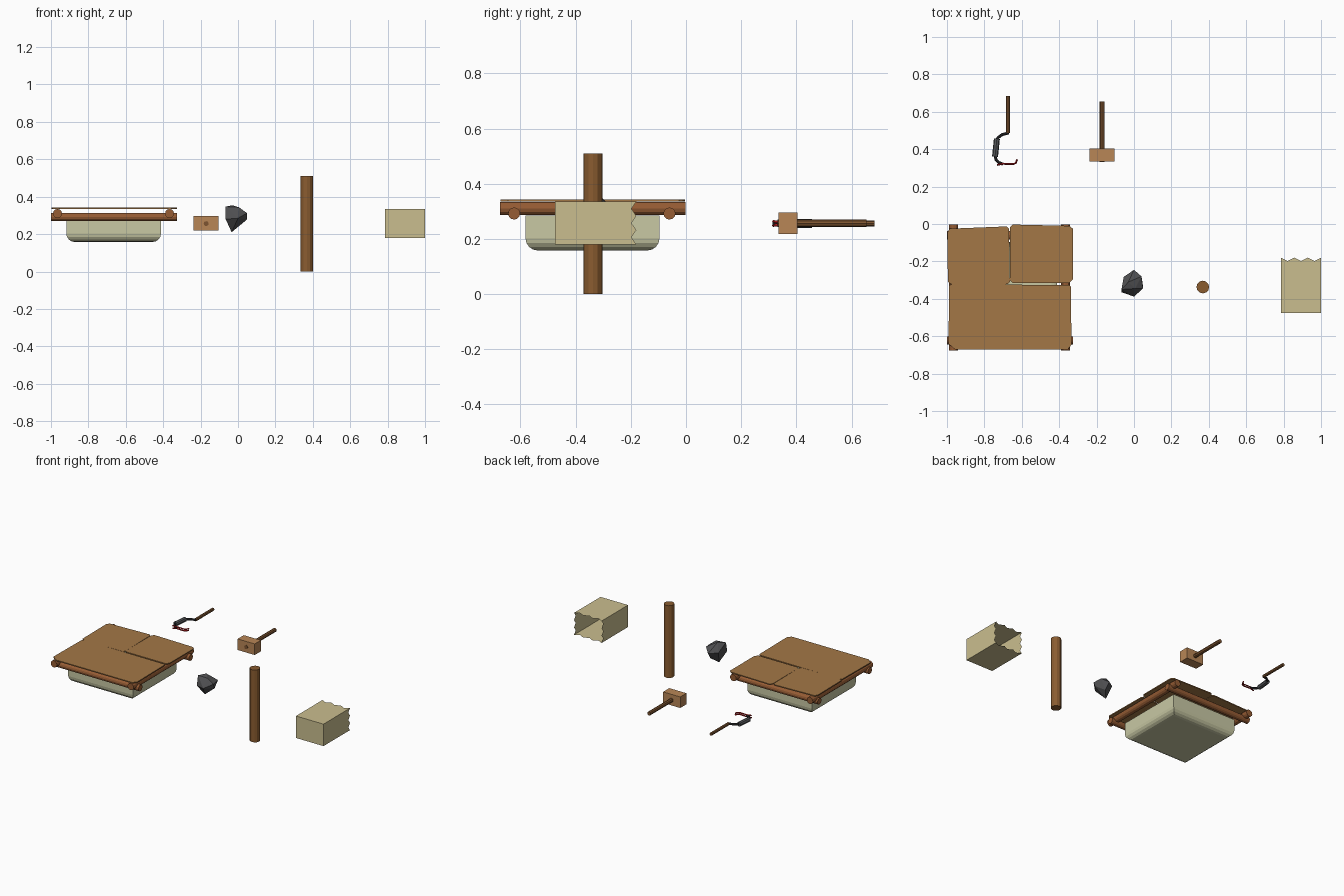
import bpy, bmesh
from mathutils import Vector

if "Cube" in bpy.data.objects:
    bpy.data.objects.remove(bpy.data.objects["Cube"])


def lin(c):
    return c / 12.92 if c < 0.04 else ((c + 0.055) / 1.055) ** 2.4


def mat(name, r, g, b):
    m = bpy.data.materials.new(name)
    m.diffuse_color = (lin(r / 255), lin(g / 255), lin(b / 255), 1)
    m.use_nodes = True
    m.node_tree.nodes["Principled BSDF"].inputs["Base Color"].default_value = m.diffuse_color
    return m


LEATHER = mat("leather", 163, 119, 70)
LOG = mat("log_wood", 150, 92, 52)
POST = mat("post_wood", 138, 92, 48)
HANDLE = mat("handle_wood", 125, 84, 48)
MALLET = mat("mallet_wood", 184, 134, 86)
CLOTH = mat("cloth", 200, 200, 164)
PAPER = mat("paper", 202, 190, 143)
STONE = mat("dark_stone", 80, 80, 82)
GRIP = mat("grip_grey", 85, 87, 90)
BLACK = mat("black_metal", 25, 25, 27)
RED = mat("red_metal", 175, 25, 28)


def finish(name, bm, material):
    bmesh.ops.recalc_face_normals(bm, faces=bm.faces)
    me = bpy.data.meshes.new(name)
    bm.to_mesh(me)
    bm.free()
    me.materials.append(material)
    ob = bpy.data.objects.new(name, me)
    bpy.context.collection.objects.link(ob)
    return ob


def rod(name, a, b, r, material, sides=8):
    a, b = Vector(a), Vector(b)
    bm = bmesh.new()
    bmesh.ops.create_cone(bm, cap_ends=True, segments=sides, radius1=r, radius2=r,
                          depth=(b - a).length)
    q = (b - a).to_track_quat('Z', 'Y')
    for v in bm.verts:
        v.co = q @ v.co + (a + b) / 2
    return finish(name, bm, material)


def box_bm(lo, hi):
    bm = bmesh.new()
    bmesh.ops.create_cube(bm, size=1)
    for v in bm.verts:
        v.co = [lo[i] + (v.co[i] + 0.5) * (hi[i] - lo[i]) for i in range(3)]
    return bm


def sheet(name, pts, z, thick, material):
    bm = bmesh.new()
    f = bm.faces.new([bm.verts.new((x, y, z)) for x, y in pts])
    ext = bmesh.ops.extrude_face_region(bm, geom=[f])["geom"]
    for v in ext:
        if isinstance(v, bmesh.types.BMVert):
            v.co.z += thick
    return finish(name, bm, material)


def bent_rod(name, pts, r, material, sides=2):
    cu = bpy.data.curves.new(name, 'CURVE')
    cu.dimensions = '3D'
    cu.bevel_depth, cu.bevel_resolution, cu.use_fill_caps = r, sides, True
    s = cu.splines.new('POLY')
    s.points.add(len(pts) - 1)
    for p, co in zip(s.points, pts):
        p.co = (*co, 1)
    cu.materials.append(material)
    ob = bpy.data.objects.new(name, cu)
    bpy.context.collection.objects.link(ob)


# Tanning rack: crossed logs
for i, x in enumerate((-0.965, -0.366)):
    rod(f"rack_side_log_{i}", (x, -0.675, 0.31), (x, -0.002, 0.31), 0.024, LOG, 12)
for i, y in enumerate((-0.623, -0.06)):
    rod(f"rack_cross_log_{i}", (-1, y, 0.292), (-0.325, y, 0.292), 0.022, LOG, 12)

# Leather panels lying on the rack
sheet("leather_front", [(-0.988, -0.33), (-0.98, -0.323), (-0.345, -0.326), (-0.338, -0.335),
      (-0.334, -0.645), (-0.355, -0.672), (-0.955, -0.672), (-0.992, -0.64)], 0.335, 0.007, LEATHER)
sheet("leather_back_left", [(-0.998, -0.045), (-0.985, -0.025), (-0.68, -0.013), (-0.668, -0.025),
      (-0.664, -0.31), (-0.675, -0.322), (-0.97, -0.326), (-0.995, -0.31)], 0.335, 0.007, LEATHER)
sheet("leather_back_right", [(-0.664, -0.02), (-0.65, -0.003), (-0.345, -0.01), (-0.327, -0.025),
      (-0.327, -0.295), (-0.345, -0.315), (-0.65, -0.315), (-0.664, -0.3)], 0.335, 0.007, LEATHER)

# Hanging basin, open at the top
bm = box_bm((-0.918, -0.582, 0.158), (-0.412, -0.096, 0.285))
bmesh.ops.delete(bm, geom=[f for f in bm.faces if f.normal.z > 0.9], context='FACES_ONLY')
low = [e for e in bm.edges if all(v.co.z < 0.2 for v in e.verts)]
bmesh.ops.bevel(bm, geom=low, offset=0.045, segments=4, profile=0.5, affect='EDGES')
finish("hanging_basin", bm, CLOTH)

# Lump of dark stone
bm = bmesh.new()
for p in [(-0.067, -0.35, 0.347), (-0.03, -0.31, 0.354), (0.006, -0.345, 0.343),
          (0.048, -0.345, 0.312), (0.04, -0.28, 0.315), (0.048, -0.33, 0.278),
          (-0.034, -0.32, 0.21), (-0.066, -0.365, 0.28), (0, -0.245, 0.29),
          (0, -0.388, 0.285), (-0.055, -0.283, 0.295), (0.005, -0.28, 0.243)]:
    bm.verts.new(p)
bmesh.ops.convex_hull(bm, input=bm.verts)
finish("stone_lump", bm, STONE)

# Upright log
rod("upright_log", (0.368, -0.337, 0), (0.368, -0.337, 0.51), 0.034, POST, 12)

# Paper bag with a zigzag open end
corners = [(0.785, 0.18), (1.0, 0.18), (1.0, 0.335), (0.785, 0.335)]
bm = bmesh.new()
base = [bm.verts.new((x, -0.475, z)) for x, z in corners]
bm.faces.new(base)
N = 6
rim = []
for k in range(4):
    (x0, z0), (x1, z1) = corners[k], corners[(k + 1) % 4]
    for j in range(N):
        t = j / N
        rim.append(bm.verts.new((x0 + (x1 - x0) * t, -0.18 - 0.018 * (j % 2), z0 + (z1 - z0) * t)))
for k in range(4):
    edge = [rim[(k * N + j) % (4 * N)] for j in range(N + 1)]
    bm.faces.new([base[(k + 1) % 4], base[k]] + edge)
finish("paper_bag", bm, PAPER)

# Mallet
finish("mallet_head", box_bm((-0.238, 0.335, 0.218), (-0.104, 0.404, 0.296)), MALLET)
rod("mallet_handle", (-0.17, 0.331, 0.256), (-0.17, 0.655, 0.256), 0.0135, HANDLE)

# Hooked hand tool
Z = 0.256
rod("tool_handle", (-0.673, 0.487, Z), (-0.673, 0.684, Z), 0.0105, HANDLE)
bent_rod("tool_neck", [(-0.67, 0.487, Z), (-0.705, 0.478, Z), (-0.727, 0.462, Z),
                       (-0.733, 0.445, Z)], 0.008, BLACK)
rod("tool_grip", (-0.733, 0.457, Z), (-0.743, 0.36, Z), 0.016, GRIP)
bent_rod("tool_hook", [(-0.743, 0.365, Z), (-0.738, 0.345, Z), (-0.722, 0.328, Z),
                       (-0.7, 0.32, Z)], 0.008, BLACK)
for i, dz in enumerate((-0.006, 0.006)):
    bent_rod(f"tool_blade_{i}", [(-0.733, 0.316, Z + dz * 1.3), (-0.7, 0.322, Z + dz), (-0.645, 0.32, Z + dz),
                                 (-0.632, 0.326, Z + dz), (-0.625, 0.345, Z + dz)], 0.005, RED, 0)
